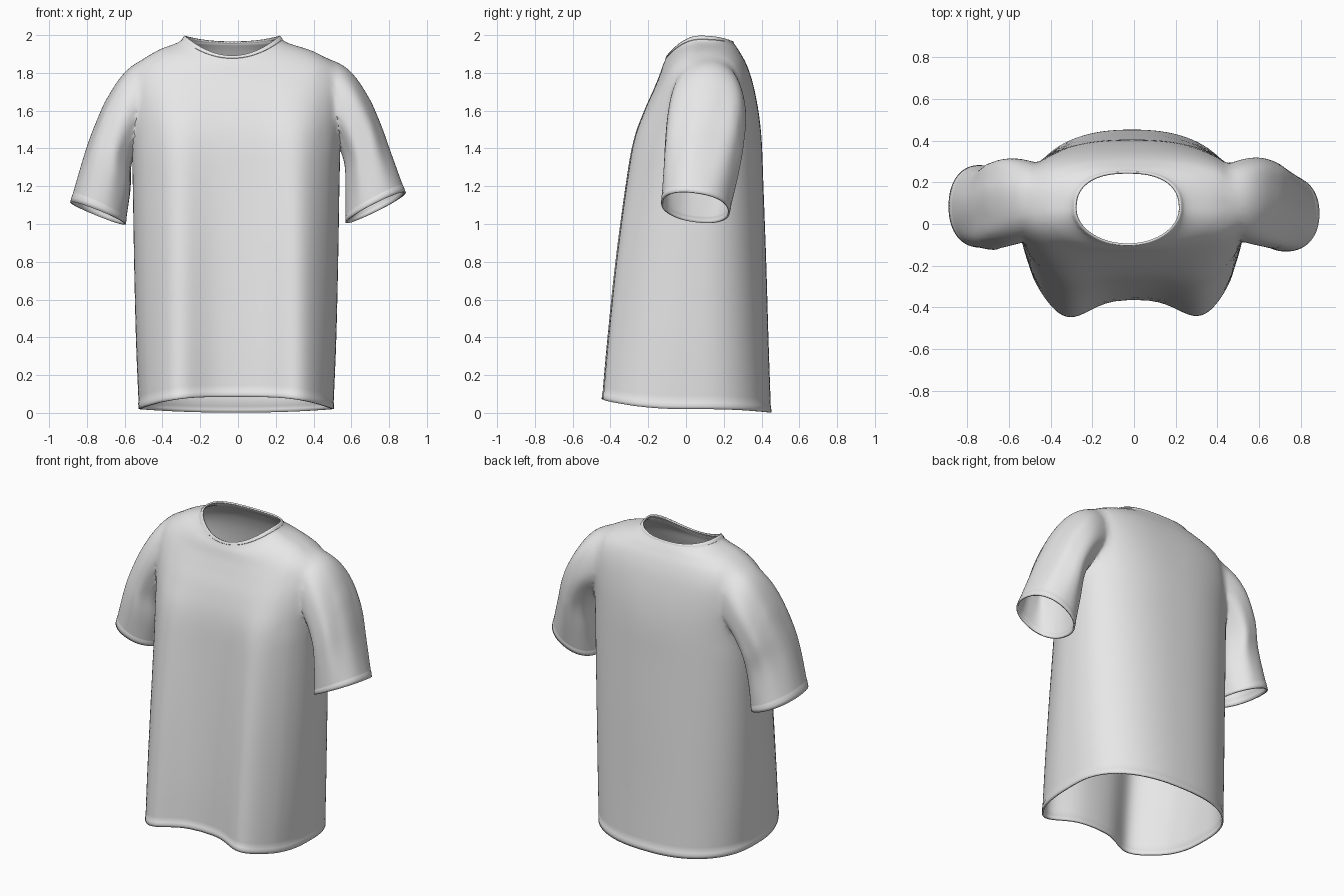
import bpy, bmesh, math
from mathutils import Vector

if "Cube" in bpy.data.objects:
    bpy.data.objects.remove(bpy.data.objects["Cube"])

N = 120  # points around every ring


def spline(keys, v):
    """Smooth (Catmull-Rom) interpolation of a list of key tuples."""
    i = min(int(v), len(keys) - 2)
    t = v - i
    p1, p2 = keys[i], keys[i + 1]
    p0 = keys[i - 1] if i > 0 else [2 * a - b for a, b in zip(p1, p2)]
    p3 = keys[i + 2] if i + 2 < len(keys) else [2 * b - a for a, b in zip(p1, p2)]
    return [0.5 * (2 * b + (c - a) * t + (2 * a - 5 * b + 4 * c - d) * t * t
                   + (3 * b - a - 3 * c + d) * t ** 3)
            for a, b, c, d in zip(p0, p1, p2, p3)]


def power(c, n):
    return math.copysign(abs(c) ** (2 / n), c)


def loft(name, rings):
    """Closed tube through rings, with a fan cap at each end."""
    bm = bmesh.new()
    rows = [[bm.verts.new(p) for p in ring] for ring in rings]
    for a, b in zip(rows, rows[1:]):
        for i in range(N):
            j = (i + 1) % N
            bm.faces.new((a[i], a[j], b[j], b[i]))
    ends = []
    for row in (rows[0], rows[-1]):
        c = sum((p.co for p in row), Vector()) / N
        ends.append(c)
        cv = bm.verts.new(c)
        for i in range(N):
            bm.faces.new((row[i], row[(i + 1) % N], cv))
    bmesh.ops.recalc_face_normals(bm, faces=bm.faces)
    mesh = bpy.data.meshes.new(name)
    bm.to_mesh(mesh)
    bm.free()
    ob = bpy.data.objects.new(name, mesh)
    bpy.context.collection.objects.link(ob)
    return ob, ends


# Torso: z front, side, back; y front, back; half width; x centre;
# squareness front, back; fold depth
BODY = [
    (0.085, 0.02, 0.002, -0.36, 0.45, 0.515, -0.01, 3.2, 2.35, 0.11),
    (0.40, 0.38, 0.38, -0.345, 0.437, 0.53, -0.01, 2.9, 2.35, 0.10),
    (0.80, 0.79, 0.79, -0.315, 0.425, 0.54, -0.01, 2.7, 2.35, 0.09),
    (1.20, 1.20, 1.20, -0.28, 0.41, 0.547, -0.01, 2.6, 2.4, 0.07),
    (1.44, 1.44, 1.45, -0.255, 0.40, 0.553, -0.01, 2.65, 2.4, 0.048),
    (1.60, 1.62, 1.62, -0.215, 0.38, 0.56, -0.01, 2.75, 2.5, 0.022),
    (1.72, 1.755, 1.76, -0.168, 0.35, 0.56, -0.01, 2.75, 2.6, 0.008),
    (1.79, 1.85, 1.85, -0.14, 0.318, 0.52, -0.01, 2.6, 2.6, 0),
    (1.84, 1.915, 1.91, -0.123, 0.285, 0.415, -0.02, 2.3, 2.5, 0),
    (1.865, 1.96, 1.945, -0.112, 0.262, 0.29, -0.03, 2.1, 2.5, 0),
    (1.89, 1.995, 1.965, -0.10, 0.247, 0.25, -0.03, 2.0, 2.4, 0),
]


def body_ring(v):
    zf, zs, zb, yf, yb, a, cx, nf, nb, fold = spline(BODY, v)
    band = 0.002 if v < 0.095 or v > 9.45 else 0   # hem and collar bands
    yc = (yf + yb) / 2
    h = (yb - yf) / 2 + band
    ring = []
    for i in range(N):
        t = 2 * math.pi * i / N
        c, s = math.cos(t), math.sin(t)
        n = nf if s < 0 else nb
        x = cx + (a + band) * power(c, n)
        y = yc + h * power(s, n)
        z = zs + ((zf if s < 0 else zb) - zs) * s * s
        if s < 0:   # two long drapes down the front
            y -= fold * math.exp(-((abs(x) - 0.33) / 0.15) ** 2) * min(1, -2 * s)
        if v > 9.45:
            z += 0.002
        ring.append((x, y, z))
    return ring


steps = [0, 0.045, 0.09, 0.1] + [0.2 * i for i in range(1, 47)] \
    + [9.32, 9.44, 9.46, 9.6, 9.8, 10]
body, body_ends = loft("shirt", [body_ring(v) for v in steps])

# Sleeves: outer x, z; inner x, z; y front, back; wrinkle depth; hem tilt
SLEEVE = [
    (0.40, 1.88, 0.34, 1.58, 0.00, 0.25, 0, 0),
    (0.56, 1.845, 0.42, 1.51, -0.07, 0.30, 0.004, 0),
    (0.67, 1.71, 0.50, 1.46, -0.10, 0.32, 0.015, 0),
    (0.75, 1.54, 0.56, 1.33, -0.115, 0.305, 0.02, 0),
    (0.81, 1.375, 0.568, 1.18, -0.122, 0.275, 0.015, -0.06),
]


def sleeve_ring(keys, v, side):
    ox, oz, ix, iz, yf, yb, wr, tilt = spline(keys, v)
    band = 0.01 if v > 4.84 else 0
    ring = []
    for i in range(N):
        t = 2 * math.pi * i / N
        r = 1 + band + wr * (math.sin(7 * t + 0.5 * v + side) - 0.3)
        c, s = power(math.cos(t), 2.2) * r / 2, power(math.sin(t), 2.2) * r / 2
        y = (yb - yf) * s
        ring.append((side * ((ox + ix) / 2 + (ox - ix) * c),
                     (yf + yb) / 2 + y,
                     (oz + iz) / 2 + (oz - iz) * c + tilt * y))
    return ring


caps = list(body_ends)
sleeves = []
for side, hem in ((1, (0.887, 1.165, 0.57, 1.01, -0.13, 0.23, 0, -0.13)),
                  (-1, (0.887, 1.115, 0.595, 1.00, -0.11, 0.28, 0, -0.08))):
    keys = SLEEVE + [hem]
    vs = [0.2 * i for i in range(25)] + [4.83, 4.85, 4.92, 5]
    ob, ends = loft("sleeve", [sleeve_ring(keys, v, side) for v in vs])
    caps.append(ends[1])
    sleeves.append(ob)
    mod = body.modifiers.new("join", "BOOLEAN")
    mod.operation, mod.solver, mod.object = "UNION", "EXACT", ob

# Bake the union, open the neck, hem and cuffs, soften the armhole seams
dg = bpy.context.evaluated_depsgraph_get()
mesh = bpy.data.meshes.new_from_object(body.evaluated_get(dg))
body.modifiers.clear()
body.data = mesh
for ob in sleeves:
    bpy.data.objects.remove(ob)
bm = bmesh.new()
bm.from_mesh(mesh)
ends = [v for v in bm.verts if any((v.co - c).length < 0.001 for c in caps)]
bmesh.ops.delete(bm, geom=ends, context="VERTS")
bmesh.ops.remove_doubles(bm, verts=bm.verts, dist=0.003)
soft = [v for v in bm.verts
        if 0.42 < abs(v.co.x) < 0.70 and v.co.z > 1.40 and not v.is_boundary]
for _ in range(10):
    bmesh.ops.smooth_vert(bm, verts=soft, factor=0.5,
                          use_axis_x=True, use_axis_y=True, use_axis_z=True)
bm.to_mesh(mesh)
bm.free()

# Cloth thickness
thick = body.modifiers.new("thickness", "SOLIDIFY")
thick.thickness, thick.offset = 0.01, -1

cloth = bpy.data.materials.new("light grey cloth")
cloth.diffuse_color = (0.8, 0.8, 0.8, 1)
cloth.use_nodes = True
cloth.node_tree.nodes["Principled BSDF"].inputs["Base Color"].default_value = cloth.diffuse_color
mesh.materials.clear()
mesh.materials.append(cloth)
bpy.context.view_layer.objects.active = body
body.select_set(True)
bpy.ops.object.shade_smooth_by_angle(angle=math.radians(50))
